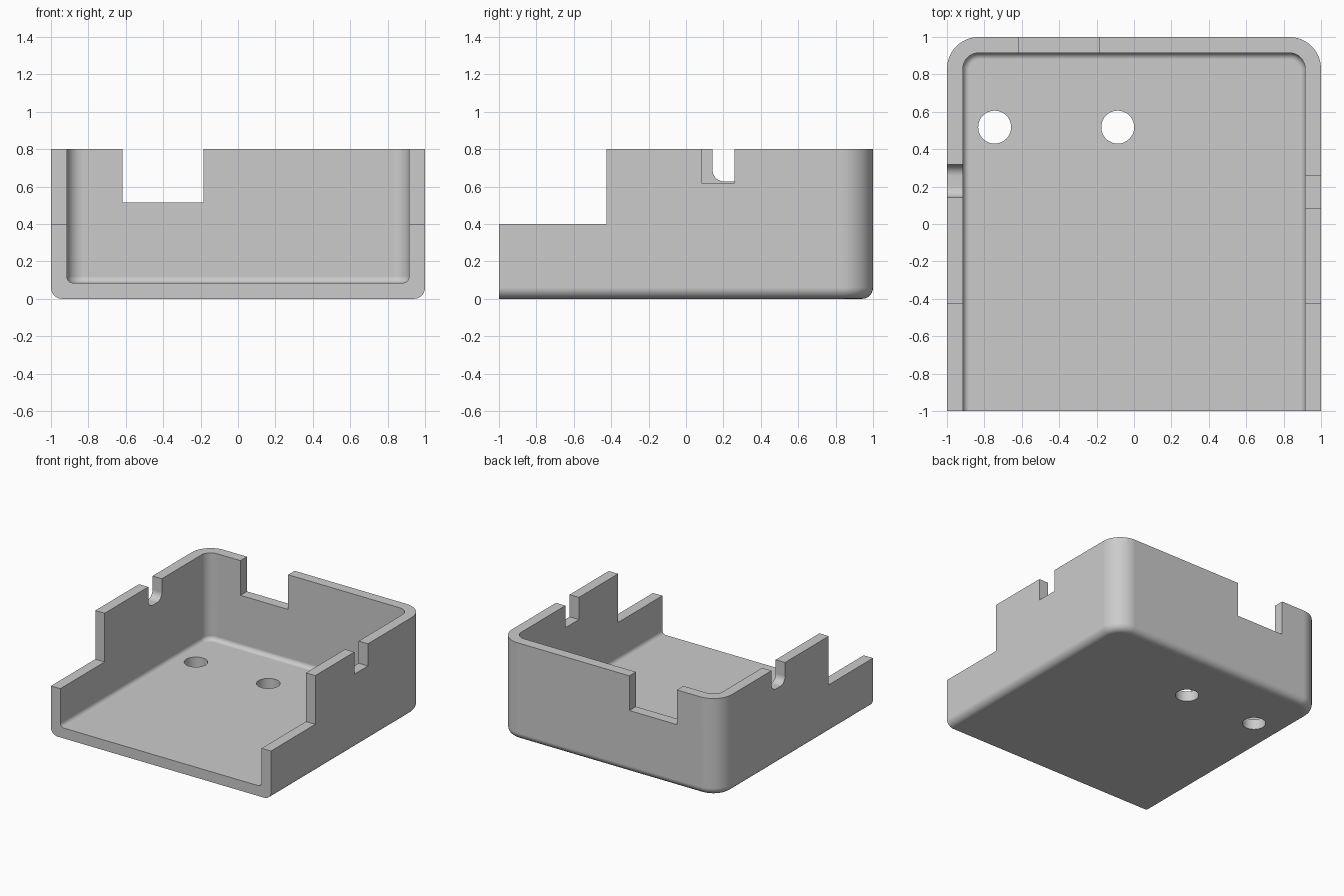
import bpy
import bmesh
from math import cos, sin, pi, radians

cube = bpy.data.objects.get("Cube")
if cube:
    bpy.data.objects.remove(cube, do_unlink=True)

grey = bpy.data.materials.new("light grey plastic")
grey.use_nodes = True
grey.diffuse_color = (0.6, 0.6, 0.6, 1)
grey.node_tree.nodes["Principled BSDF"].inputs["Base Color"].default_value = (0.6, 0.6, 0.6, 1)


def loft(name, rings):
    """Skin matching rings of points and cap both ends."""
    bm = bmesh.new()
    rows = [[bm.verts.new(p) for p in ring] for ring in rings]
    n = len(rows[0])
    for low, high in zip(rows, rows[1:]):
        for i in range(n):
            j = (i + 1) % n
            bm.faces.new((low[i], low[j], high[j], high[i]))
    bm.faces.new(rows[0])
    bm.faces.new(rows[-1])
    bmesh.ops.recalc_face_normals(bm, faces=bm.faces)
    mesh = bpy.data.meshes.new(name)
    bm.to_mesh(mesh)
    bm.free()
    mesh.materials.append(grey)
    obj = bpy.data.objects.new(name, mesh)
    bpy.context.collection.objects.link(obj)
    return obj


def tub(name, half, corner, fillet, bottom, top, front, steps=10):
    """Block with a square front, round back corners and a filleted bottom."""
    levels = [(fillet * (1 - sin(a)), bottom + fillet * (1 - cos(a)))
              for a in (i * pi / 2 / steps for i in range(steps + 1))]
    levels.append((0, top))
    rings = []
    for inset, z in levels:
        h, r = half - inset, corner - inset
        arc = [(h - r + r * cos(a), h - r + r * sin(a))
               for a in (i * pi / 2 / steps for i in range(steps + 1))]
        side = [(h, front)] + arc
        outline = side + [(-x, y) for x, y in reversed(side)]
        rings.append([(x, y, z) for x, y in outline])
    return loft(name, rings)


def box(name, x, y, z):
    rect = [(x[0], y[0]), (x[1], y[0]), (x[1], y[1]), (x[0], y[1])]
    return loft(name, [[(px, py, h) for px, py in rect] for h in z])


def round_slot(name, x, y, bottom, top, r, steps=8):
    """Slot through a side wall with rounded lower corners."""
    mid, half = (y[0] + y[1]) / 2, (y[1] - y[0]) / 2
    side = [(half - r + r * sin(a), bottom + r - r * cos(a))
            for a in (i * pi / 2 / steps for i in range(steps + 1))]
    side.append((half, top))
    profile = side + [(-u, z) for u, z in reversed(side)]
    return loft(name, [[(px, mid + u, z) for u, z in profile] for px in x])


def drill(name, x, y, r, steps=48):
    circle = [(x + r * cos(2 * pi * i / steps), y + r * sin(2 * pi * i / steps))
              for i in range(steps)]
    return loft(name, [[(px, py, z) for px, py in circle] for z in (-0.1, 0.2)])


# Tray body and everything that is cut out of it
tray = tub("open_front_tray", 1, 0.17, 0.06, 0, 0.8, -1)
cutters = [
    tub("cavity", 0.915, 0.085, 0.035, 0.085, 1, -1.2),
    box("front_step", (-1.1, 1.1), (-1.3, -0.425), (0.4, 1.1)),
    box("back_notch", (-0.618, -0.185), (0.8, 1.1), (0.515, 1.2)),
    box("left_notch", (0.8, 1.1), (0.083, 0.26), (0.618, 1.2)),
    round_slot("right_slot", (-1.1, -0.8), (0.142, 0.318), 0.628, 1.2, 0.06),
    drill("outer_screw_hole", -0.745, 0.518, 0.088),
    drill("inner_screw_hole", -0.087, 0.518, 0.088),
]

bpy.ops.object.select_all(action='DESELECT')
bpy.context.view_layer.objects.active = tray
tray.select_set(True)
for cutter in cutters:
    cutter.hide_render = True
    mod = tray.modifiers.new(cutter.name, 'BOOLEAN')
    mod.operation = 'DIFFERENCE'
    mod.solver = 'EXACT'
    mod.object = cutter
    bpy.ops.object.modifier_apply(modifier=mod.name)
    bpy.data.objects.remove(cutter, do_unlink=True)

# Smooth fillets, crisp cut edges
bpy.ops.object.shade_smooth_by_angle(angle=radians(30))
weighted = tray.modifiers.new("even_shading", 'WEIGHTED_NORMAL')
weighted.keep_sharp = True
